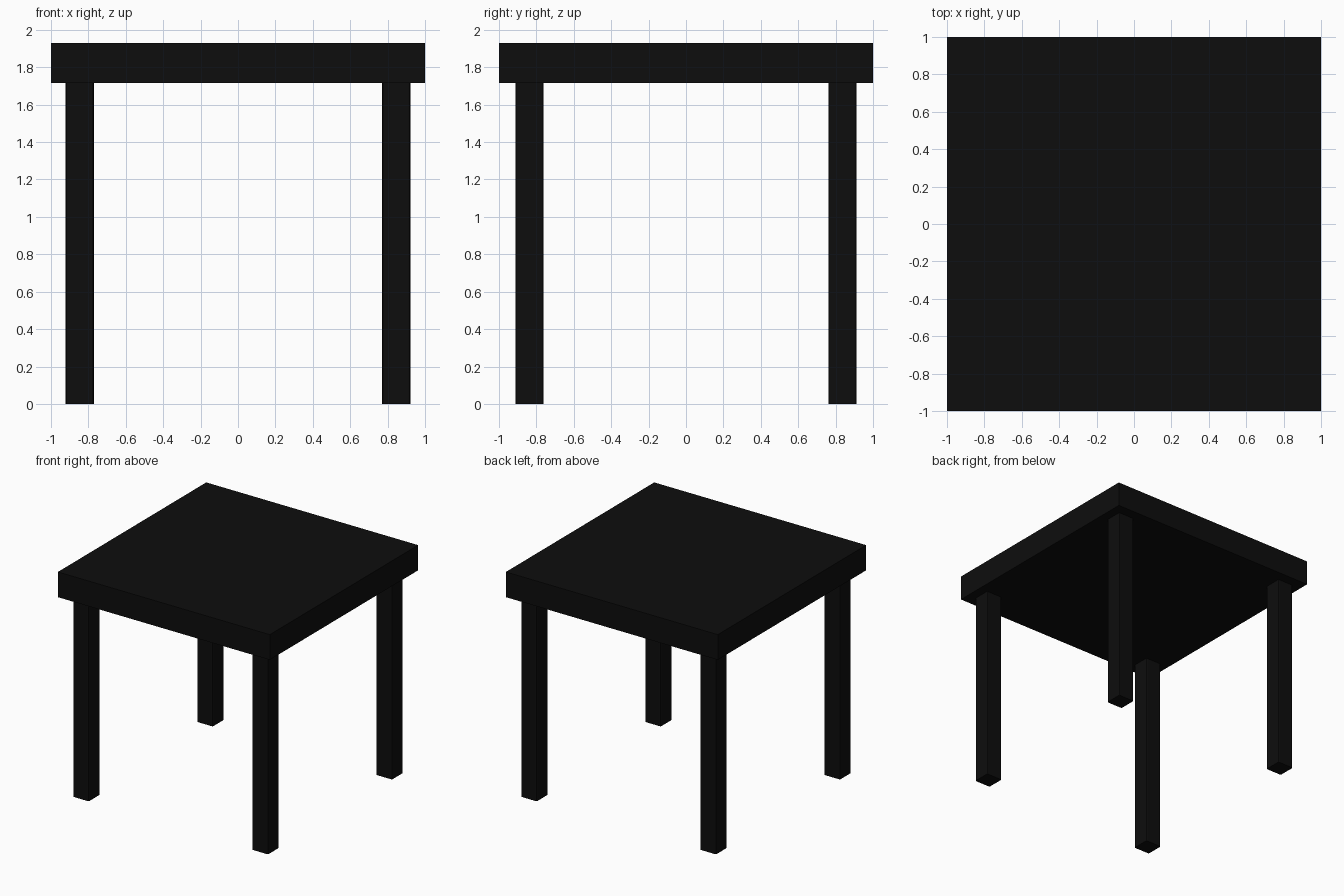
import bpy
import bmesh
from mathutils import Vector

if "Cube" in bpy.data.objects:
    bpy.data.objects.remove(bpy.data.objects["Cube"])

TOP_Z, UNDER_Z = 1.93, 1.715

black = bpy.data.materials.new("black_finish")
black.diffuse_color = (0.004, 0.004, 0.004, 1)
black.use_nodes = True
black.node_tree.nodes["Principled BSDF"].inputs["Base Color"].default_value = black.diffuse_color


def box(name, centre, size, bevel=0.0):
    """Box with optionally eased vertical edges."""
    bm = bmesh.new()
    bmesh.ops.create_cube(bm, size=1)
    bmesh.ops.scale(bm, vec=Vector(size), verts=bm.verts)
    if bevel:
        upright = [e for e in bm.edges
                   if abs(e.verts[0].co.z - e.verts[1].co.z) > size[2] / 2]
        bmesh.ops.bevel(bm, geom=upright, offset=bevel, segments=2,
                        profile=0.5, affect='EDGES')
    mesh = bpy.data.meshes.new(name)
    bm.to_mesh(mesh)
    bm.free()
    mesh.materials.append(black)
    obj = bpy.data.objects.new(name, mesh)
    obj.location = centre
    bpy.context.collection.objects.link(obj)
    return obj


# Thick square top
box("table_top", (0, 0, (TOP_Z + UNDER_Z) / 2), (2, 2, TOP_Z - UNDER_Z))

# Four legs, slightly inset from the corners
for side, sx in (("left", -1), ("right", 1)):
    for end, sy in (("front", -1), ("back", 1)):
        box(f"{end}_{side}_leg", (sx * 0.846, sy * 0.836, UNDER_Z / 2),
            (0.15, 0.15, UNDER_Z), bevel=0.01)
